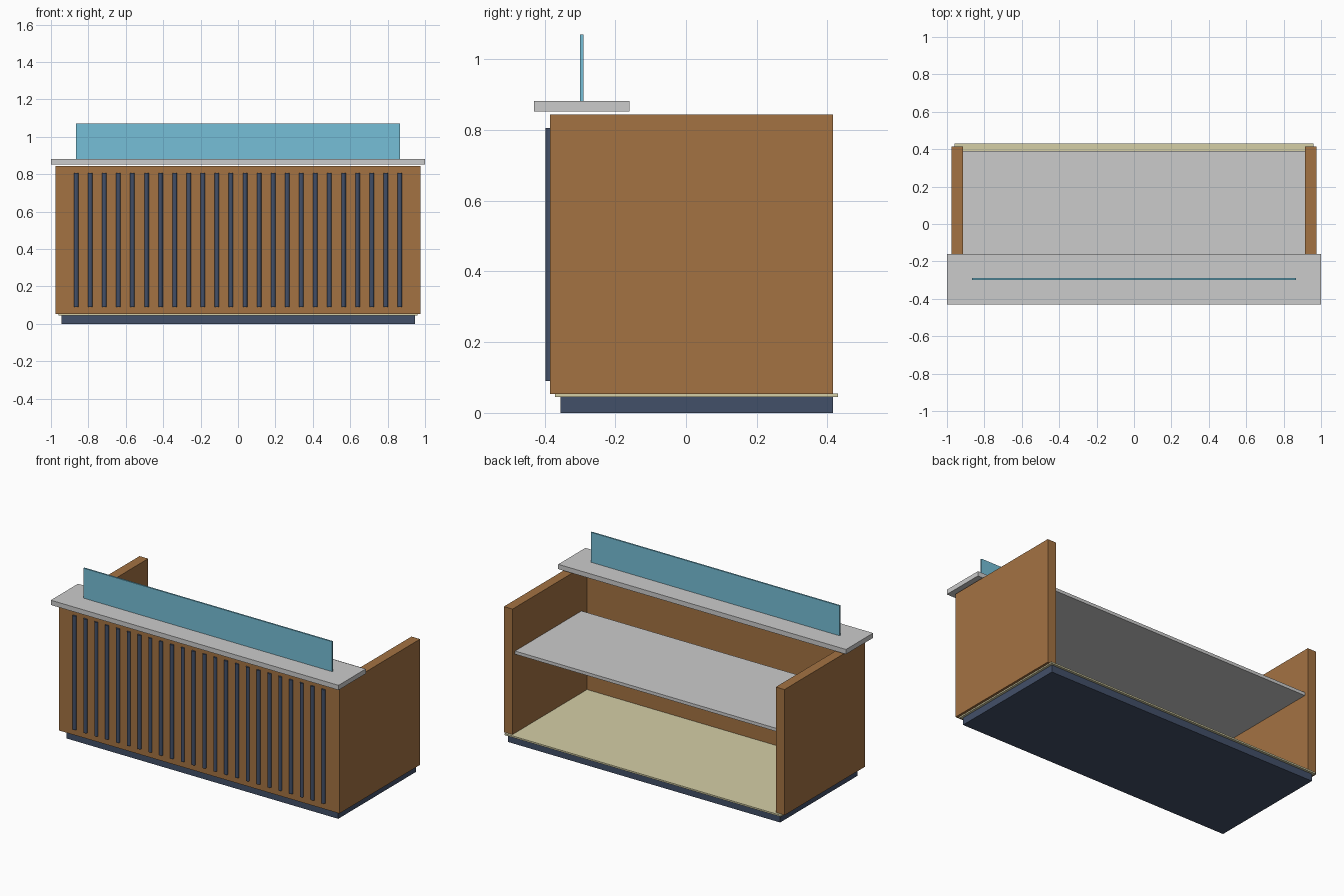
import bpy, bmesh, math

if "Cube" in bpy.data.objects:
    bpy.data.objects.remove(bpy.data.objects["Cube"])

def mat(name, rgb):
    m = bpy.data.materials.new(name)
    m.diffuse_color = (*rgb, 1)
    m.use_nodes = True
    m.node_tree.nodes["Principled BSDF"].inputs["Base Color"].default_value = m.diffuse_color
    return m

WOOD = mat("wood", (0.37, 0.17, 0.055))
DARK = mat("dark_trim", (0.055, 0.08, 0.14))
CREAM = mat("cream", (0.66, 0.62, 0.38))
GLASS = mat("glass", (0.18, 0.52, 0.68))

def prism(name, pts, z0, z1, material=None):
    """Extrude a plan outline from z0 to z1."""
    bm = bmesh.new()
    face = bm.faces.new([bm.verts.new((x, y, z0)) for x, y in pts])
    out = bmesh.ops.extrude_face_region(bm, geom=[face])
    top = [v for v in out["geom"] if isinstance(v, bmesh.types.BMVert)]
    bmesh.ops.translate(bm, verts=top, vec=(0, 0, z1 - z0))
    bmesh.ops.recalc_face_normals(bm, faces=bm.faces)
    me = bpy.data.meshes.new(name)
    bm.to_mesh(me)
    bm.free()
    ob = bpy.data.objects.new(name, me)
    bpy.context.collection.objects.link(ob)
    if material:
        me.materials.append(material)
    return ob

def board(name, half, y0, y1, z0, z1, material=None):
    pts = [(-half, y0), (half, y0), (half, y1), (-half, y1)]
    return prism(name, pts, z0, z1, material)

# Base and floor
board("plinth", 0.945, -0.355, 0.415, 0, 0.045, DARK)
board("floor_panel", 0.96, -0.37, 0.43, 0.045, 0.055, CREAM)

# U-shaped body: front panel with two sides, open at the back
prism("counter_body", [(-0.975, -0.385), (0.975, -0.385), (0.975, 0.415), (0.915, 0.415),
                       (0.915, -0.325), (-0.915, -0.325), (-0.915, 0.415), (-0.975, 0.415)],
      0.053, 0.843, WOOD)

# Work surface, raised top and glass screen
board("work_surface", 0.915, -0.27, 0.39, 0.55, 0.57)
board("counter_top", 1.0, -0.43, -0.16, 0.852, 0.882)
board("glass_screen", 0.865, -0.30, -0.29, 0.882, 1.07, GLASS)

# Decorative rods on the front
COUNT, SPAN, R = 24, 0.865, 0.012
for i in range(COUNT):
    cx = -SPAN + 2 * SPAN * i / (COUNT - 1)
    ring = [(cx + R * math.cos(2 * math.pi * k / 12), -0.385 + R * math.sin(2 * math.pi * k / 12))
            for k in range(12)]
    prism(f"front_slat_{i + 1}", ring, 0.09, 0.806, DARK)
